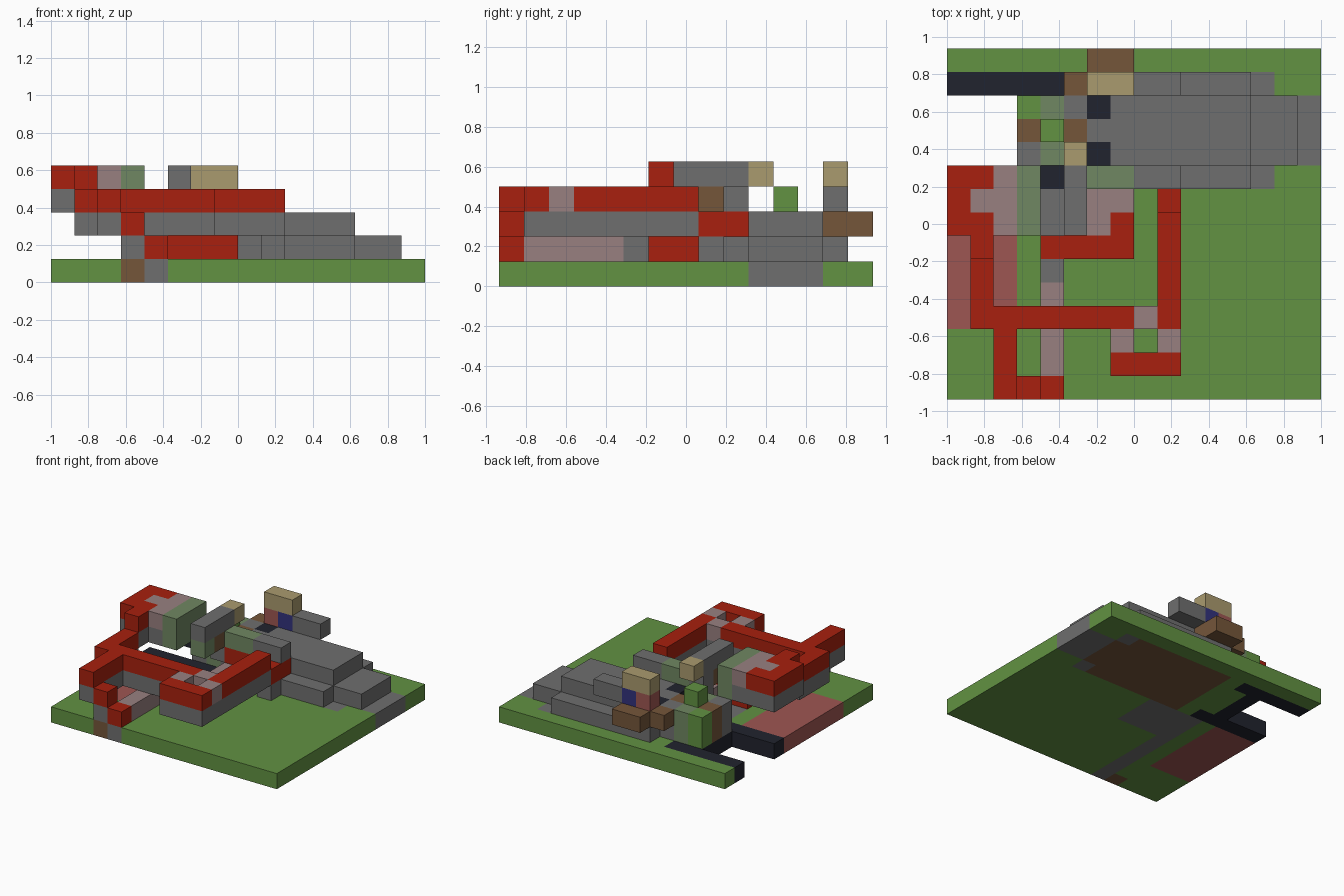
import bpy, bmesh
from mathutils import Matrix, Vector

if "Cube" in bpy.data.objects:
    bpy.data.objects.remove(bpy.data.objects["Cube"], do_unlink=True)

CELL = 0.125
PALETTE = {
    "green": (98, 146, 66), "red": (168, 32, 14), "grey": (111, 111, 111),
    "navy": (33, 35, 46), "tan": (170, 155, 110), "brown": (117, 86, 58),
    "pink_grey": (152, 128, 128), "dusty_pink": (158, 86, 82),
    "grey_green": (112, 135, 98), "blue": (50, 50, 125),
}


def linear(value):
    value /= 255
    return value / 12.92 if value <= 0.04045 else ((value + 0.055) / 1.055) ** 2.4


def make_material(name, rgb):
    material = bpy.data.materials.new(name)
    colour = [linear(c) for c in rgb] + [1]
    material.diffuse_color = colour
    material.use_nodes = True
    material.node_tree.nodes["Principled BSDF"].inputs["Base Color"].default_value = colour
    return material


materials = [make_material(name, rgb) for name, rgb in PALETTE.items()]
colour_index = {name: n for n, name in enumerate(PALETTE)}
cells = {}


def span(value):
    first, last = value if isinstance(value, tuple) else (value, value)
    return range(first, last + 1)


def block(part, colour, columns, rows, layers):
    """Fill a box of cells (inclusive ranges); later blocks replace earlier ones."""
    for i in span(columns):
        for j in span(rows):
            for k in span(layers):
                cells[i, j, k] = (part, colour)


def rail(columns, rows, layer, part="red_track"):
    """Red track with a grey course below it."""
    block(part, "red", columns, rows, layer)
    block(part, "grey", columns, rows, layer - 1)


# Ground slab with its inlays
block("ground", "green", (0, 15), (0, 14), 0)
block("ground", "dusty_pink", (0, 2), (3, 8), 0)
block("ground", "grey", 4, (0, 5), 0)
block("ground", "grey", (4, 7), (6, 8), 0)
block("ground", "brown", 3, 0, 0)
block("ground", "brown", (6, 13), (9, 13), 0)
block("ground", "grey", (14, 15), (10, 12), 0)
for side_row in (9, 13):
    block("ground", "grey", 13, side_row, 0)
    block("ground", "navy", (0, 4), side_row, 0)
block("ground", "navy", 3, (10, 12), 0)

# Notch in the ground
for key in [c for c in cells if c[0] < 3 and 9 < c[1] < 13]:
    del cells[key]

# Raised track: cross bar, side bar, ring and rising steps
rail((1, 7), 3, 3)
rail(1, (4, 5), 3)
rail(1, 6, 4)
rail(2, (0, 2), 3)
rail(3, 0, 2)
block("red_track", "red", 4, 0, 1)
rail((7, 9), 1, 3)
rail((7, 9), (2, 3), 3)
rail(9, (4, 7), 3)
rail(9, 8, 2)
for column, row in ((7, 2), (9, 2), (8, 3)):
    block("red_track", "pink_grey", column, row, 3)
for layer in (2, 3):
    del cells[8, 2, layer]

# Low path on the ground
block("low_path", "pink_grey", 4, (1, 4), 1)
block("low_path", "grey", 4, 5, 1)
block("low_path", "red", (4, 7), 6, 1)
block("low_path", "pink_grey", (6, 7), (7, 8), 1)
block("low_path", "red", 7, 7, 1)

# Overhanging head
rail((0, 3), (7, 9), 4, "head")
block("head", "pink_grey", 2, (7, 9), 4)
block("head", "pink_grey", 1, 8, 4)
block("head", "grey_green", 3, (7, 9), (3, 4))

# Stepped grey mound
block("mound", "grey", (5, 14), (10, 12), 1)
block("mound", "grey", (6, 12), (10, 12), 2)
for side_row in (9, 13):
    block("mound", "grey", (6, 12), side_row, 1)
for row in (10, 12):
    block("mound", "navy", 6, row, 2)
block("mound", "red", (6, 9), 9, 2)
block("mound", "grey_green", (6, 7), 9, 3)
block("mound", "grey", (8, 9), (9, 9), 3)
block("mound", "grey", (8, 9), 13, 3)

# Small seated figure
block("figure_legs", "brown", (6, 7), (13, 14), 2)
block("figure_legs", "brown", 5, 13, 2)
block("figure_body", "dusty_pink", 6, 13, 3)
block("figure_body", "blue", 7, 13, 3)
block("figure_head", "tan", (6, 7), 13, 4)

# Upright beam
block("beam", "grey", 5, (7, 9), 4)
block("beam", "tan", 5, 10, 4)
block("beam", "grey_green", 5, 7, 3)
block("beam", "brown", 5, 8, 3)
block("beam", "grey", 5, 9, (2, 3))

# Posts beside the notch
block("posts", "green", 3, 12, (1, 2))
block("posts", "brown", 3, 11, (1, 2))
block("posts", "grey", 3, 10, (1, 2))
block("posts", "grey_green", 4, (10, 12), (1, 2))
block("posts", "green", 4, 11, (2, 3))
block("posts", "grey", 5, 12, 2)
block("posts", "brown", 5, 11, 2)

# Turn each part into one mesh, leaving out faces between touching cells
for part in sorted({p for p, _ in cells.values()}):
    bm = bmesh.new()
    hidden = []
    for (i, j, k), (owner, colour) in cells.items():
        if owner != part:
            continue
        centre = Vector((i - 7.5, j - 7, k + 0.5)) * CELL
        made = bmesh.ops.create_cube(bm, size=CELL, matrix=Matrix.Translation(centre))
        for face in {f for v in made["verts"] for f in v.link_faces}:
            face.material_index = colour_index[colour]
            step = (face.calc_center_median() - centre) * 2 / CELL
            neighbour = (i + round(step.x), j + round(step.y), k + round(step.z))
            if neighbour in cells:
                hidden.append(face)
    bmesh.ops.delete(bm, geom=hidden, context="FACES")
    bmesh.ops.remove_doubles(bm, verts=bm.verts, dist=CELL / 100)
    bmesh.ops.dissolve_limit(bm, angle_limit=0.01, verts=bm.verts, edges=bm.edges,
                             delimit={"MATERIAL"})
    mesh = bpy.data.meshes.new(part)
    bm.to_mesh(mesh)
    bm.free()
    for material in materials:
        mesh.materials.append(material)
    bpy.context.collection.objects.link(bpy.data.objects.new(part, mesh))
